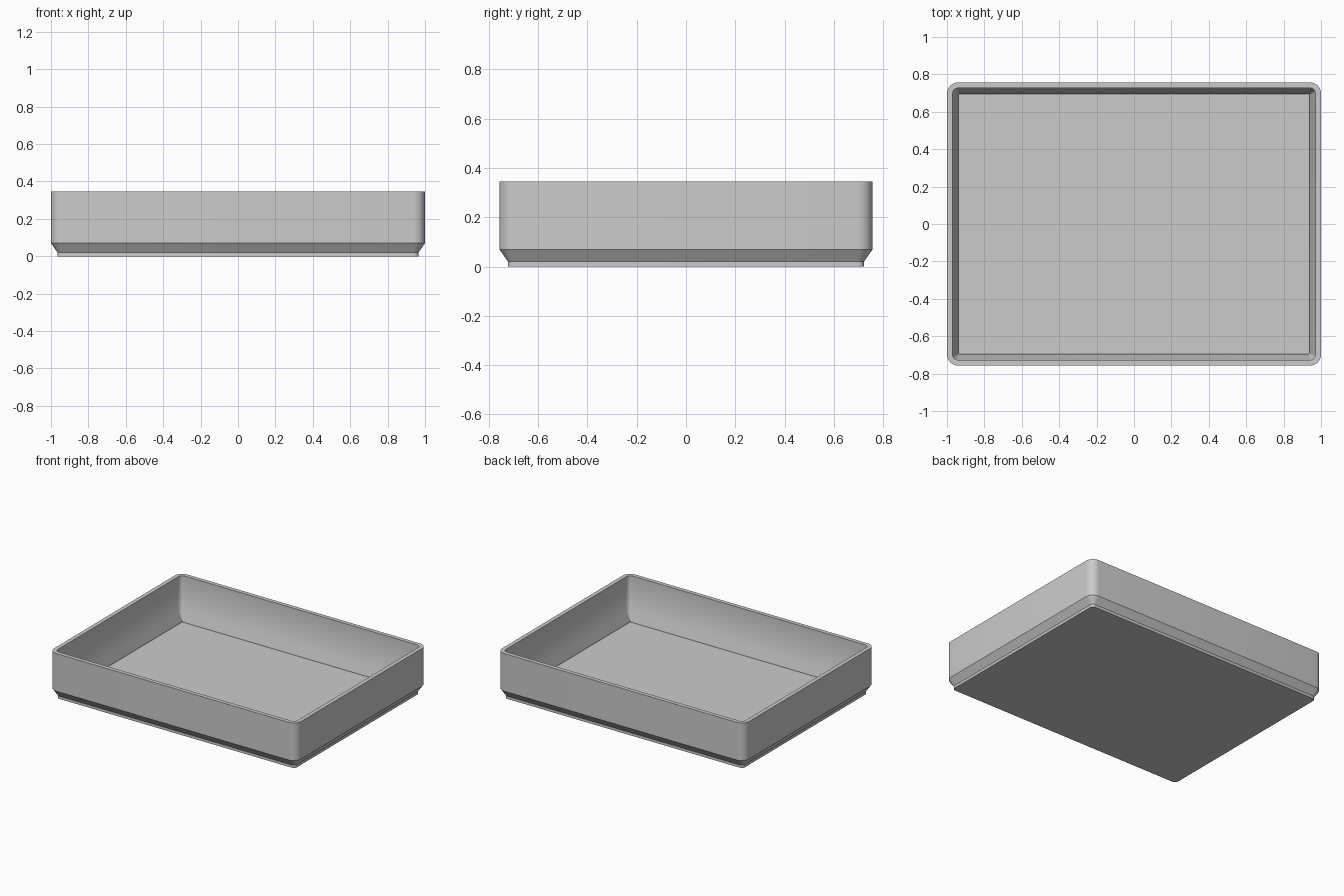
import bpy
import bmesh
from math import cos, sin, pi

cube = bpy.data.objects.get("Cube")
if cube:
    bpy.data.objects.remove(cube, do_unlink=True)

HALF_X, HALF_Y, HEIGHT = 1.0, 0.757, 0.345
CORNER = 0.06
STEPS = 8

# Wall section from underside, over the rim, to the floor: inset, height, sharp edge
SECTION = [
    (0.035, 0.0, True),
    (0.035, 0.02, True),
    (0.0, 0.07, True),
    (0.0, HEIGHT, True),
    (0.03, HEIGHT, True),
    (0.03, 0.08, False),
    (0.062, 0.032, False),
    (0.062, 0.022, True),
]


def rounded_ring(bm, inset, z):
    """Rounded rectangle of vertices, counter-clockwise."""
    r = max(CORNER - inset, 0.005)
    cx, cy = HALF_X - inset - r, HALF_Y - inset - r
    verts = []
    for i, (sx, sy) in enumerate([(1, 1), (-1, 1), (-1, -1), (1, -1)]):
        for k in range(STEPS + 1):
            a = (i + k / STEPS) * pi / 2
            verts.append(bm.verts.new((sx * cx + r * cos(a), sy * cy + r * sin(a), z)))
    return verts


# Tray shell
bm = bmesh.new()
rings = [rounded_ring(bm, inset, z) for inset, z, _ in SECTION]
n = len(rings[0])
for low, high in zip(rings, rings[1:]):
    for i in range(n):
        j = (i + 1) % n
        bm.faces.new((low[i], low[j], high[j], high[i]))

# Underside and inner floor
bm.faces.new(rings[0][::-1])
bm.faces.new(rings[-1])

# Smooth corners, crisp section edges
for face in bm.faces:
    face.smooth = True
for ring, (_, _, sharp) in zip(rings, SECTION):
    for i in range(n):
        bm.edges.get((ring[i], ring[(i + 1) % n])).smooth = not sharp
bmesh.ops.recalc_face_normals(bm, faces=bm.faces)

mesh = bpy.data.meshes.new("tray")
bm.to_mesh(mesh)
bm.free()
tray = bpy.data.objects.new("tray", mesh)
bpy.context.collection.objects.link(tray)

# Colour
grey = bpy.data.materials.new("light grey")
grey.use_nodes = True
colour = (0.6, 0.6, 0.6, 1.0)
grey.diffuse_color = colour
grey.node_tree.nodes["Principled BSDF"].inputs["Base Color"].default_value = colour
mesh.materials.append(grey)
